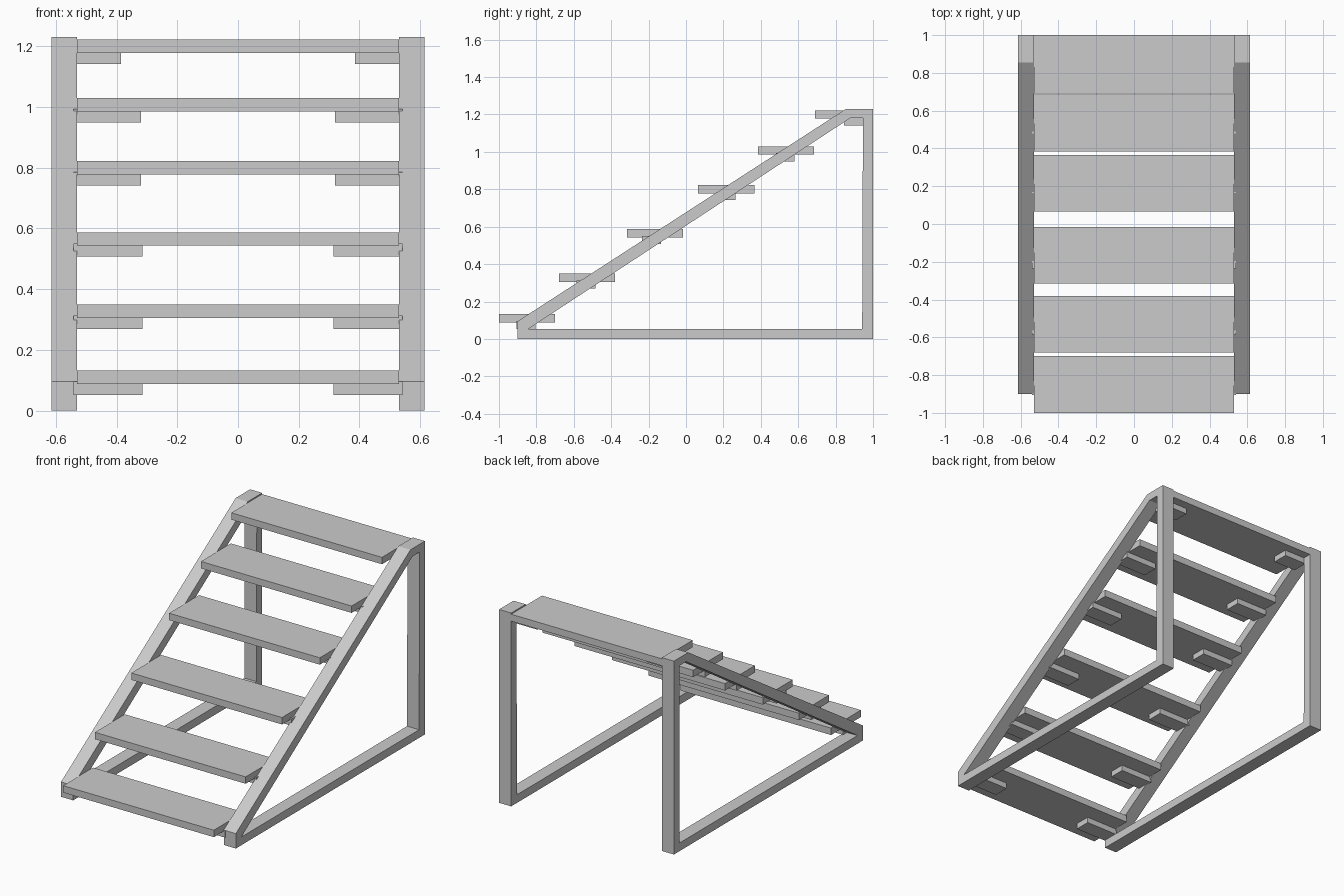
import bpy, bmesh

if "Cube" in bpy.data.objects:
    bpy.data.objects.remove(bpy.data.objects["Cube"])

INNER_X, OUTER_X = 0.53, 0.615


def add_mesh(name, bm, mirror=False):
    bmesh.ops.recalc_face_normals(bm, faces=bm.faces)
    mesh = bpy.data.meshes.new(name)
    bm.to_mesh(mesh)
    bm.free()
    obj = bpy.data.objects.new(name, mesh)
    bpy.context.collection.objects.link(obj)
    if mirror:
        obj.modifiers.new("mirror_x", 'MIRROR').use_mirror_merge = False
    return obj


def box(name, xs, ys, zs, mirror=False):
    bm = bmesh.new()
    bmesh.ops.create_cube(bm, size=1)
    for v in bm.verts:
        v.co = [a[0] + (c + 0.5) * (a[1] - a[0]) for c, a in zip(v.co, (xs, ys, zs))]
    return add_mesh(name, bm, mirror)


# Triangular side frame: closed ring profile (y, z), extruded in x and mirrored
outer = [(-0.9, 0), (1.0, 0), (1.0, 1.23), (0.855, 1.23), (-0.9, 0.095)]
inner = [(-0.845, 0.052), (0.942, 0.052), (0.946, 1.18), (0.877, 1.18), (-0.833, 0.06)]
bm = bmesh.new()
rings = [[bm.verts.new((x, y, z)) for y, z in loop]
         for x, loop in ((INNER_X, outer), (OUTER_X, outer), (OUTER_X, inner), (INNER_X, inner))]
for k in range(4):
    a, b = rings[k], rings[(k + 1) % 4]
    for i in range(5):
        j = (i + 1) % 5
        bm.faces.new((a[i], a[j], b[j], b[i]))
add_mesh("side_frame", bm, mirror=True)

# Treads with a pair of support cleats: tread front y, back y, underside z,
# cleat back y, cleat inner x
steps = [
    (-1.00, -0.70, 0.088, -0.805, 0.315),
    (-0.68, -0.38, 0.305, -0.485, 0.315),
    (-0.315, -0.015, 0.543, -0.135, 0.315),
    (0.065, 0.365, 0.778, 0.265, 0.32),
    (0.385, 0.685, 0.985, 0.58, 0.32),
    (0.69, 1.00, 1.178, 0.945, 0.385),
]
for n, (y0, y1, z, cleat_y, cleat_x) in enumerate(steps, 1):
    box(f"tread_{n}", (-INNER_X, INNER_X), (y0, y1), (z, z + 0.044))
    box(f"tread_cleat_{n}", (cleat_x, 0.541), (cleat_y - 0.1, cleat_y),
        (z - 0.036, z + 0.008), mirror=True)
